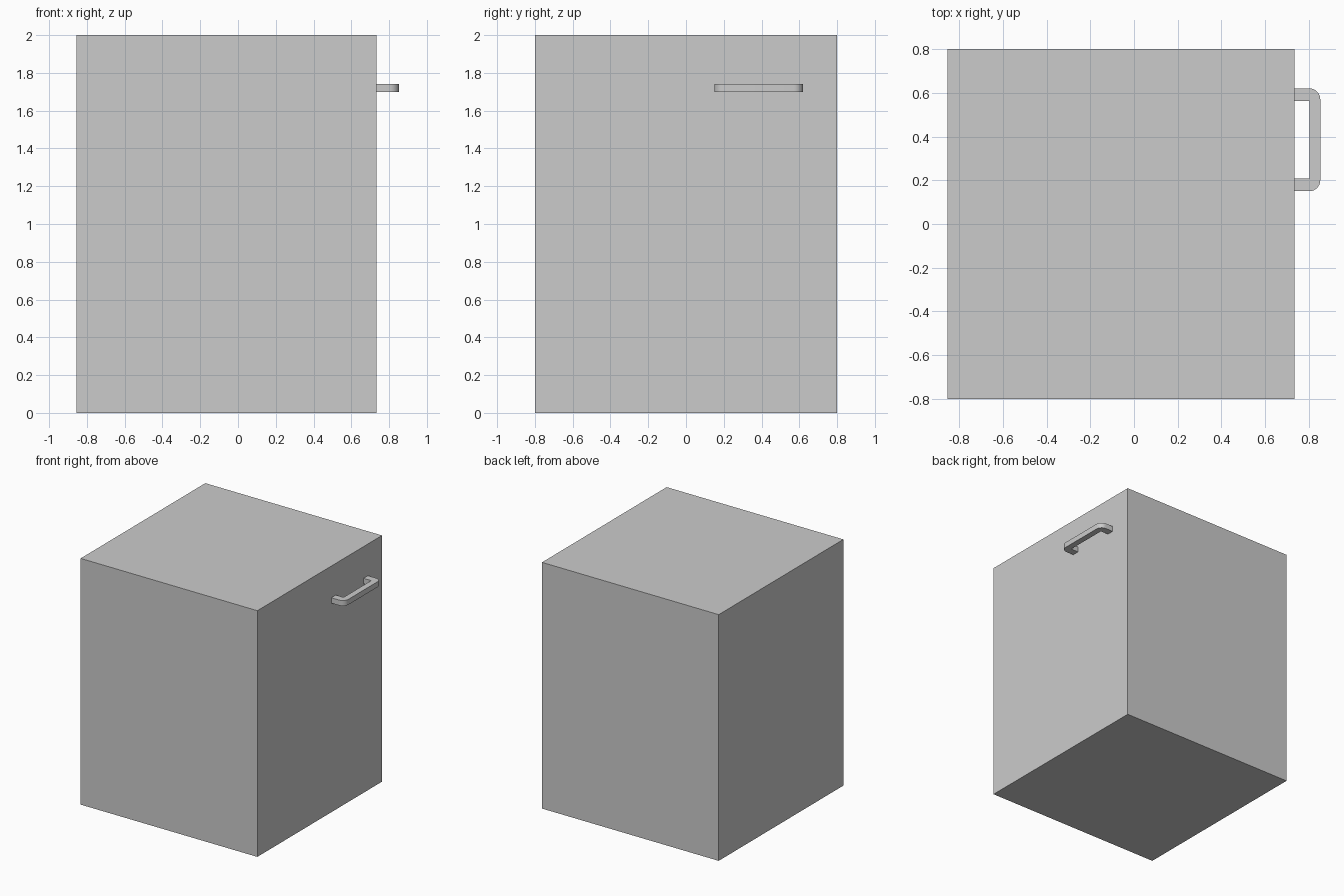
import bpy, bmesh
from math import cos, sin, pi

if "Cube" in bpy.data.objects:
    bpy.data.objects.remove(bpy.data.objects["Cube"])


def extruded(name, outline, z0, z1):
    """Solid made by raising a flat xy outline from z0 to z1."""
    bm = bmesh.new()
    face = bm.faces.new([bm.verts.new((x, y, z0)) for x, y in outline])
    top = bmesh.ops.extrude_face_region(bm, geom=[face])
    verts = [g for g in top["geom"] if isinstance(g, bmesh.types.BMVert)]
    bmesh.ops.translate(bm, verts=verts, vec=(0, 0, z1 - z0))
    bmesh.ops.recalc_face_normals(bm, faces=bm.faces)
    mesh = bpy.data.meshes.new(name)
    bm.to_mesh(mesh)
    bm.free()
    obj = bpy.data.objects.new(name, mesh)
    bpy.context.collection.objects.link(obj)
    return obj


def arc(cx, cy, r, start, steps=8):
    """Quarter turn, counter-clockwise from the start angle."""
    return [(cx + r * cos(start + pi / 2 * i / steps),
             cy + r * sin(start + pi / 2 * i / steps)) for i in range(steps + 1)]


# Cabinet body
FRONT = 0.734
extruded("cabinet_body", [(-0.854, -0.8), (FRONT, -0.8), (FRONT, 0.8), (-0.854, 0.8)], 0, 2)

# Pull handle: U-shaped bar with rounded outer corners
OUT, LOW, HIGH, R = 0.852, 0.15, 0.62, 0.05
handle_outline = ([(FRONT, LOW)]
                  + arc(OUT - R, LOW + R, R, -pi / 2)
                  + arc(OUT - R, HIGH - R, R, 0)
                  + [(FRONT, HIGH), (FRONT, 0.563), (0.803, 0.563),
                     (0.803, 0.208), (FRONT, 0.208)])
handle = extruded("pull_handle", handle_outline, 1.698, 1.742)

# Smooth the rounded corners only
bpy.context.view_layer.objects.active = handle
handle.select_set(True)
bpy.ops.object.shade_smooth_by_angle()
